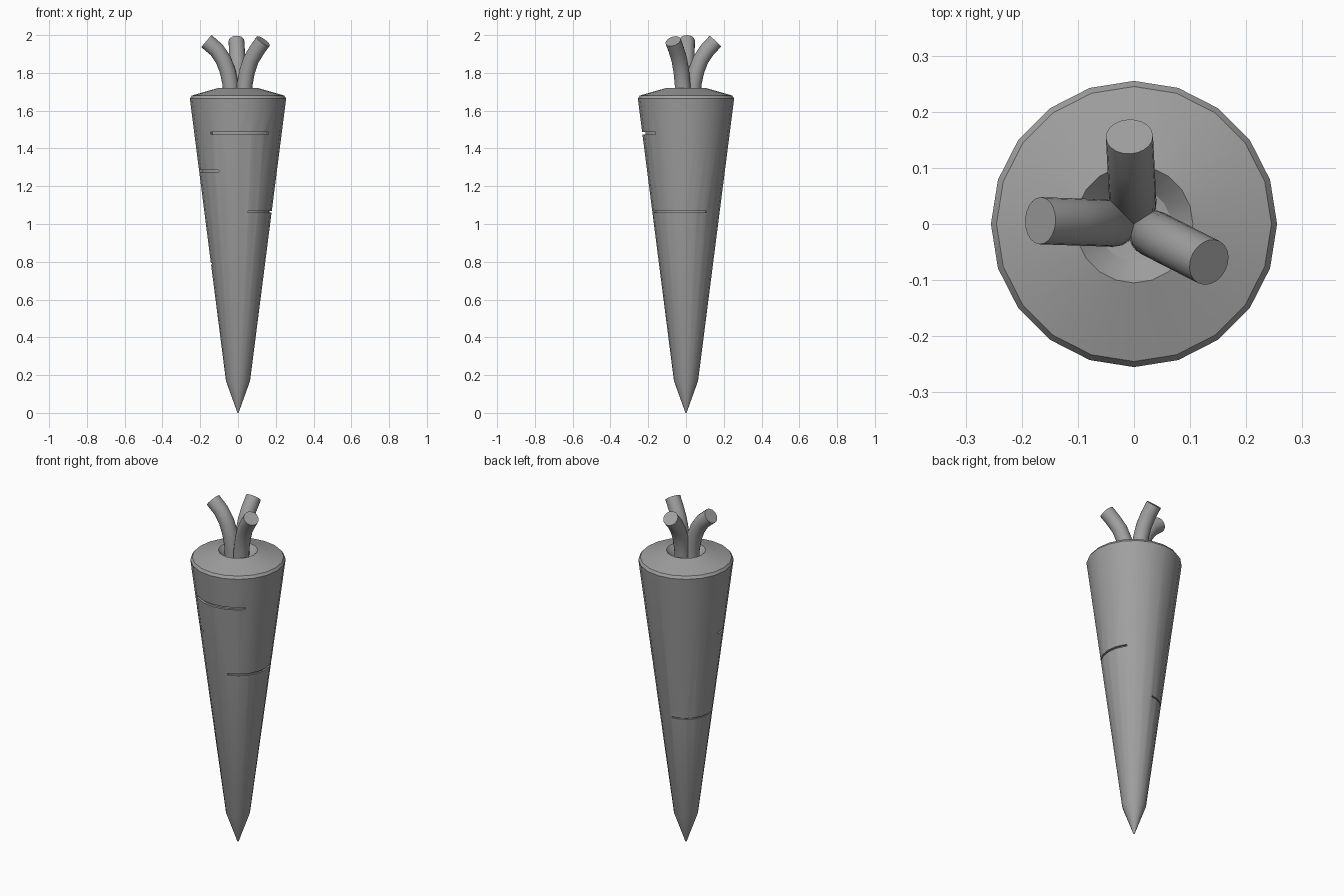
import bpy, bmesh
from math import sin, cos, radians
from mathutils import Vector

cube = bpy.data.objects.get("Cube")
if cube:
    bpy.data.objects.remove(cube, do_unlink=True)

grey = bpy.data.materials.new("plain_grey")
grey.use_nodes = True
colour = (0.35, 0.35, 0.35, 1)
grey.diffuse_color = colour
grey.node_tree.nodes["Principled BSDF"].inputs["Base Color"].default_value = colour


def make_object(name, bm):
    bmesh.ops.recalc_face_normals(bm, faces=bm.faces)
    mesh = bpy.data.meshes.new(name)
    bm.to_mesh(mesh)
    bm.free()
    mesh.materials.append(grey)
    obj = bpy.data.objects.new(name, mesh)
    bpy.context.collection.objects.link(obj)
    return obj


def activate(obj):
    bpy.ops.object.select_all(action="DESELECT")
    obj.select_set(True)
    bpy.context.view_layer.objects.active = obj


def smooth(obj, angle=30):
    activate(obj)
    bpy.ops.object.shade_smooth_by_angle(angle=radians(angle))


def bridge(bm, rings, closed_ends=True):
    """Skin a list of equal-length vertex rings."""
    n = len(rings[0])
    for a, b in zip(rings, rings[1:]):
        for i in range(n):
            j = (i + 1) % n
            bm.faces.new((a[i], a[j], b[j], b[i]))
    if closed_ends:
        bm.faces.new(rings[0])
        bm.faces.new(rings[-1])


# Root: a turned profile with a pointed tip and a hollow crown
SIDES = 20
profile = [(0.003, 0), (0.064, 0.17), (0.255, 1.665), (0.245, 1.68),
           (0.105, 1.72), (0.065, 1.68), (0.01, 1.67)]
bm = bmesh.new()
rings = []
for r, z in profile:
    angles = [radians(360 * i / SIDES) for i in range(SIDES)]
    rings.append([bm.verts.new((r * cos(a), r * sin(a), z)) for a in angles])
bridge(bm, rings)
root = make_object("root", bm)


# Creases: thin arc-shaped slots cut into the skin
def cut_crease(start, end, z, height=0.014, depth=0.016):
    radius = 0.064 + (z - 0.17) / 1.495 * 0.191
    bm = bmesh.new()
    rings = []
    steps = 12
    for i in range(steps + 1):
        a = radians(start + (end - start) * i / steps)
        corners = [(radius - depth, -1), (radius + 0.03, -1),
                   (radius + 0.03, 1), (radius - depth, 1)]
        rings.append([bm.verts.new((r * cos(a), r * sin(a), z + s * height / 2))
                      for r, s in corners])
    bridge(bm, rings)
    cutter = make_object("crease_cutter", bm)
    cutter.hide_render = True
    mod = root.modifiers.new("crease", "BOOLEAN")
    mod.operation = "DIFFERENCE"
    mod.solver = "EXACT"
    mod.object = cutter
    activate(root)
    bpy.ops.object.modifier_apply(modifier=mod.name)
    bpy.data.objects.remove(cutter, do_unlink=True)


cut_crease(231, 315, 1.48)
cut_crease(181, 240, 1.28, height=0.011)
cut_crease(287, 398, 1.065, height=0.01, depth=0.012)
cut_crease(93, 195, 0.79, height=0.007, depth=0.008)
smooth(root)


# Stalks: round tubes leaning outward from the crown
def make_stalk(name, angle, reach):
    a = radians(angle)
    out, side = Vector((cos(a), sin(a), 0)), Vector((-sin(a), cos(a), 0))
    path = [(0.036, 1.66), (0.04, 1.74), (0.055, 1.81), (0.078, 1.87),
            (0.113, 1.922), (reach, 1.968)]
    points = [out * r + Vector((0, 0, z)) for r, z in path]
    bm = bmesh.new()
    rings = []
    for i, p in enumerate(points):
        tangent = (points[min(i + 1, len(points) - 1)] - points[max(i - 1, 0)]).normalized()
        across = side.cross(tangent)
        rings.append([bm.verts.new(p + 0.042 * (side * cos(t) + across * sin(t)))
                      for t in (radians(360 * k / 20) for k in range(20))])
    bridge(bm, rings)
    smooth(make_object(name, bm))


make_stalk("back_stalk", 93, 0.156)
make_stalk("right_stalk", 178, 0.167)
make_stalk("left_stalk", -27, 0.15)
